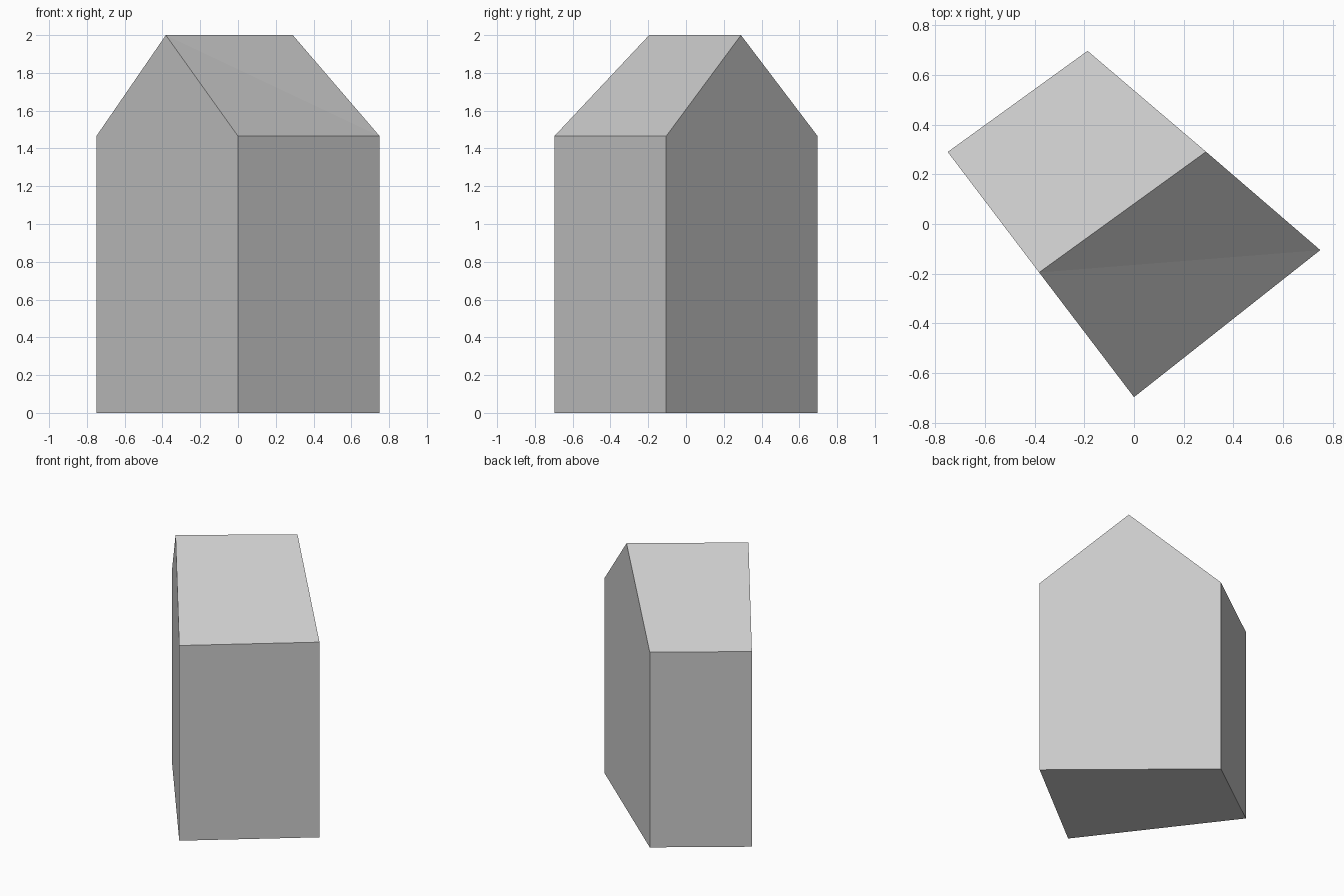
import bpy, bmesh

if "Cube" in bpy.data.objects:
    bpy.data.objects.remove(bpy.data.objects["Cube"])

EAVE, RIDGE = 1.465, 2.0
# Footprint, counter-clockwise: left, front, right, back corners
plan = [(-0.75, 0.29), (0.0, -0.697), (0.75, -0.105), (-0.187, 0.697)]
ridge = [(-0.382, -0.195), (0.29, 0.291)]

bm = bmesh.new()
low = [bm.verts.new((x, y, 0)) for x, y in plan]
top = [bm.verts.new((x, y, EAVE)) for x, y in plan]
r0, r1 = [bm.verts.new((x, y, RIDGE)) for x, y in ridge]

# Floor and the two eave walls
bm.faces.new(low[::-1])
for a, b in ((1, 2), (3, 0)):
    bm.faces.new((low[a], low[b], top[b], top[a]))
# Gable walls
for a, b, r in ((0, 1, r0), (2, 3, r1)):
    bm.faces.new((low[a], low[b], top[b], r, top[a]))
# Roof slopes, the front one split along its slight fold
bm.faces.new((top[1], top[2], r0))
bm.faces.new((top[2], r1, r0))
bm.faces.new((top[3], top[0], r0, r1))
bmesh.ops.recalc_face_normals(bm, faces=bm.faces[:])

mesh = bpy.data.meshes.new("gabled_house")
bm.to_mesh(mesh)
bm.free()
bpy.context.collection.objects.link(bpy.data.objects.new("gabled_house", mesh))
